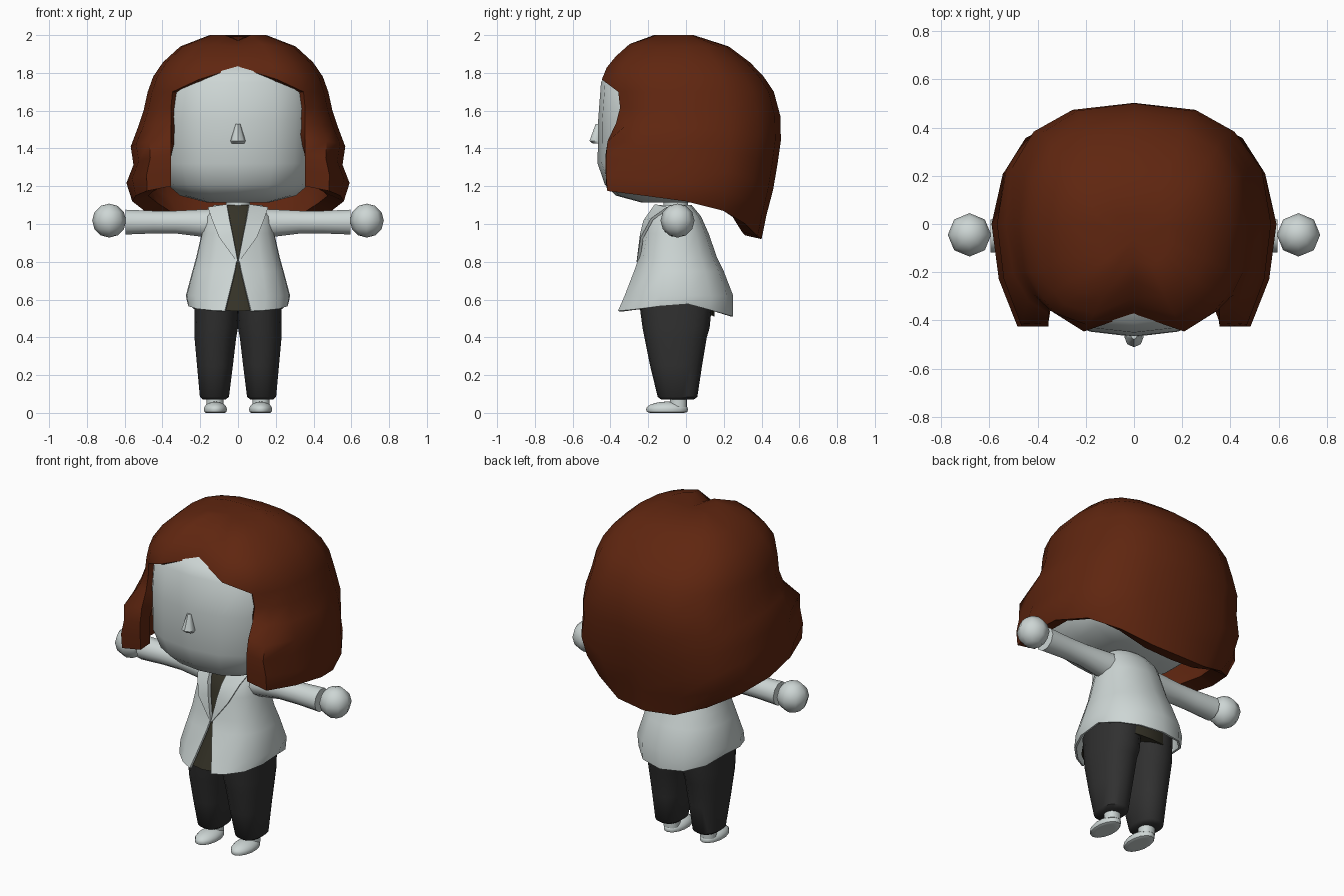
import bpy, bmesh, math
from mathutils import Vector

if "Cube" in bpy.data.objects:
    bpy.data.objects.remove(bpy.data.objects["Cube"])


def material(name, rgb):
    m = bpy.data.materials.new(name)
    m.diffuse_color = (*rgb, 1)
    m.use_nodes = True
    m.node_tree.nodes["Principled BSDF"].inputs["Base Color"].default_value = m.diffuse_color
    return m


LIGHT = material("pale grey", (0.61, 0.67, 0.66))
HAIR = material("auburn", (0.115, 0.019, 0.005))
DARK = material("charcoal", (0.03, 0.03, 0.03))
SHIRT = material("dark olive", (0.035, 0.032, 0.02))


def interp(table, z):
    """Linear lookup in rows (z, a, b, ...) with rising z."""
    for lo, hi in zip(table, table[1:]):
        if z <= hi[0]:
            t = max(0, (z - lo[0]) / (hi[0] - lo[0]))
            return [a + (b - a) * t for a, b in zip(lo[1:], hi[1:])]
    return list(table[-1][1:])


def oval(phi, w, front, back, n=2.4, yc=0):
    """Point on a superellipse; phi 0 is the front, 90 is +x."""
    s, c = math.sin(math.radians(phi)), math.cos(math.radians(phi))
    x = math.copysign(abs(s) ** (2 / n), s) * w
    return x, yc + abs(c) ** (2 / n) * ((front if c > 0 else back) - yc)


def loft(name, rings, mat, closed=True, caps=True, skip=None, mirror=False, thick=0):
    bm = bmesh.new()
    vs = [[bm.verts.new(p) for p in r] for r in rings]
    n = len(rings[0])
    for i in range(len(rings) - 1):
        for j in range(n if closed else n - 1):
            k = (j + 1) % n
            if not (skip and skip(i, j, k)):
                bm.faces.new((vs[i][j], vs[i][k], vs[i + 1][k], vs[i + 1][j]))
    if caps:
        bm.faces.new(vs[0][::-1])
        bm.faces.new(vs[-1])
    bmesh.ops.delete(bm, geom=[v for v in bm.verts if not v.link_faces], context='VERTS')
    bmesh.ops.remove_doubles(bm, verts=bm.verts, dist=0.0005)
    return finish(name, bm, mat, mirror, thick)


def finish(name, bm, mat, mirror=False, thick=0):
    me = bpy.data.meshes.new(name)
    bm.to_mesh(me)
    bm.free()
    ob = bpy.data.objects.new(name, me)
    bpy.context.collection.objects.link(ob)
    me.materials.append(mat)
    bpy.context.view_layer.objects.active = ob
    if thick:
        ob.modifiers.new("thickness", 'SOLIDIFY').thickness = thick
        bpy.ops.object.modifier_apply(modifier="thickness")
    if mirror:
        ob.modifiers.new("mirror", 'MIRROR').use_mirror_merge = False
    return ob


def ball(name, centre, scale, mat, seg, rings, floor=-9):
    bm = bmesh.new()
    bmesh.ops.create_uvsphere(bm, u_segments=seg, v_segments=rings, radius=1)
    for v in bm.verts:
        v.co = Vector(c + s * p for c, s, p in zip(centre, scale, v.co))
        v.co.z = max(v.co.z, floor)
    return finish(name, bm, mat, mirror=True)


ROUND = range(0, 360, 20)

# Head: rounded block, columns of (z, half width, front y, back y)
head = [(1.115, .17, -.24, .1), (1.15, .31, -.37, .2), (1.21, .38, -.43, .28),
        (1.32, .42, -.468, .32), (1.55, .43, -.465, .34), (1.75, .42, -.45, .33),
        (1.81, .36, -.41, .3), (1.88, .25, -.3, .2)]
loft("head", [[(*oval(p, w, f, b, 2.6), z) for p in ROUND] for z, w, f, b in head], LIGHT)

# Nose
loft("nose", [[(*oval(p, r, y - d, y + r, 2, y), z) for p in range(0, 360, 45)]
              for z, r, d, y in [(1.425, .032, .025, -.468), (1.44, .04, .043, -.468),
                                 (1.53, .012, .014, -.464)]], LIGHT)

# Hair: wavy bob with an open front, parted in the middle
hair = [(.92, .40, -.5, .40), (1.03, .50, -.5, .42), (1.12, .56, -.52, .45),
        (1.23, .595, -.54, .47), (1.32, .55, -.54, .485), (1.42, .57, -.54, .50),
        (1.51, .53, -.48, .51), (1.6, .50, -.44, .495), (1.7, .478, -.455, .465),
        (1.77, .455, -.475, .42), (1.84, .415, -.44, .36), (1.945, .30, -.34, .22),
        (2.0, .15, -.18, .04)]
half = [22, 42, 53, 70, 90, 112, 135, 158]
PHIS = [-p for p in half[::-1]] + [0] + half + [180]
FRINGE = [(0, 1.83), (22, 1.765), (42, 1.70), (180, 1.70)]
HEM = [(42, 1.2), (53, 1.175), (70, 1.15), (90, 1.12), (112, 1.07),
       (135, 1.0), (158, .935), (180, .92)]


def hair_point(phi, row):
    a = abs(phi)
    fringe, hem = interp(FRINGE, a)[0], interp(HEM, a)[0]
    if row <= 6:
        z = hem + (fringe - hem) * row / 6
    else:
        z = fringe + (2.0 - fringe) * (.27, .52, .8, 1)[row - 7]
    x, y = oval(phi, *interp(hair, z), 2.5)
    if a == 42 and row < 6:
        x = math.copysign(.355, phi)
    if a == 53 and z < 1.46:
        y *= 1.18
    if a == 0:
        y, z = y * .84, z - (.03 if row > 7 else 0)
    return x, y, z


rows = [[hair_point(p, r) for p in PHIS] for r in range(11)]
rows.append([(0, -.06, 1.975)] * len(PHIS))
loft("hair", rows, HAIR, caps=False, thick=.09,
     skip=lambda i, j, k: i < 6 and abs(PHIS[j]) <= 42 and abs(PHIS[k]) <= 42)

# Neck
loft("neck", [[(*oval(p, .065, -.12, .01, 2, -.055), z) for p in ROUND]
              for z in (1.08, 1.2)], LIGHT)

# Jacket: flared, open at the front in two wedges
YC = -.05
coat = [(.55, .27, -.36, .25), (.62, .28, -.325, .25), (.75, .245, -.275, .2),
        (.82, .225, -.25, .165), (.95, .195, -.23, .12), (1.04, .18, -.2, .08),
        (1.1, .13, -.14, .03)]
GAP = [(.54, .07), (.81, .003), (1.1, .06)]


def hem_z(phi, z):
    c = math.cos(math.radians(phi))
    return z if z > .56 else .59 - (.05 * math.sqrt(c) if c > 0 else -.08 * c)


def coat_point(phi, z, w, f, b):
    x, y = oval(phi, w, f, b, 2.2, YC)
    z = hem_z(phi, z)
    if abs(phi) == 0.01:
        x = math.copysign(interp(GAP, z)[0], phi)
    return x, y, z


half = [.01, 30, 52, 75, 100, 125, 152]
cols = half + [180] + [-p for p in half[::-1]]
loft("jacket", [[coat_point(p, *r) for p in cols] for r in coat], LIGHT,
     closed=False, caps=False, thick=.012)

# Shirt seen through the jacket opening
loft("shirt", [[(*oval(p, w * .8, f + .022, b * .6, 2.2, YC), hem_z(p, z)) for p in ROUND]
               for z, w, f, b in coat], SHIRT)

# Lapels
loft("lapels", [[(.001, -.262, .80), (.006, -.26, .80)],
                [(.03, -.243, .95), (.10, -.24, .93)],
                [(.045, -.225, 1.02), (.14, -.185, 1.03)],
                [(.06, -.165, 1.105), (.16, -.10, 1.09)]],
     LIGHT, closed=False, caps=False, mirror=True, thick=.015)

# Sleeves and hands
loft("sleeves", [[(x, YC + r * math.cos(math.radians(a)), zc + r * math.sin(math.radians(a)))
                  for a in range(0, 360, 36)]
                 for x, r, zc in [(.1, .085, 1.0), (.2, .075, 1.005), (.33, .063, 1.01),
                                  (.45, .063, 1.01), (.595, .069, 1.01)]],
     LIGHT, mirror=True)
ball("hands", (.682, -.045, 1.018), (.09, .09, .09), LIGHT, 8, 6)

# Trousers: (z, x centre, x radius, front y, back y)
legs = [(.07, .125, .06, -.13, .04), (.085, .125, .078, -.15, .06), (.25, .122, .096, -.19, .085),
        (.4, .12, .112, -.22, .11), (.45, .115, .118, -.23, .125), (.6, .11, .12, -.25, .14)]
loft("trousers", [[(max(0, cx + oval(p, rx, f, b, 2.3)[0]),
                    oval(p, rx, f, b, 2.3, (f + b) / 2)[1], z) for p in ROUND]
                  for z, cx, rx, f, b in legs], DARK, mirror=True)

# Ankles and shoes
loft("ankles", [[(.122 + oval(p, .045, 0, 0)[0], oval(p, .045, -.085, .005, 2, -.04)[1], z)
                 for p in ROUND] for z in (.03, .09)], LIGHT, mirror=True)
ball("shoes", (.12, -.1, .018), (.063, .112, .042), LIGHT, 14, 10, floor=0)

# Smooth shading with sharp creases
for ob in bpy.context.collection.objects:
    ob.select_set(True)
bpy.ops.object.shade_smooth_by_angle(angle=math.radians(45))
